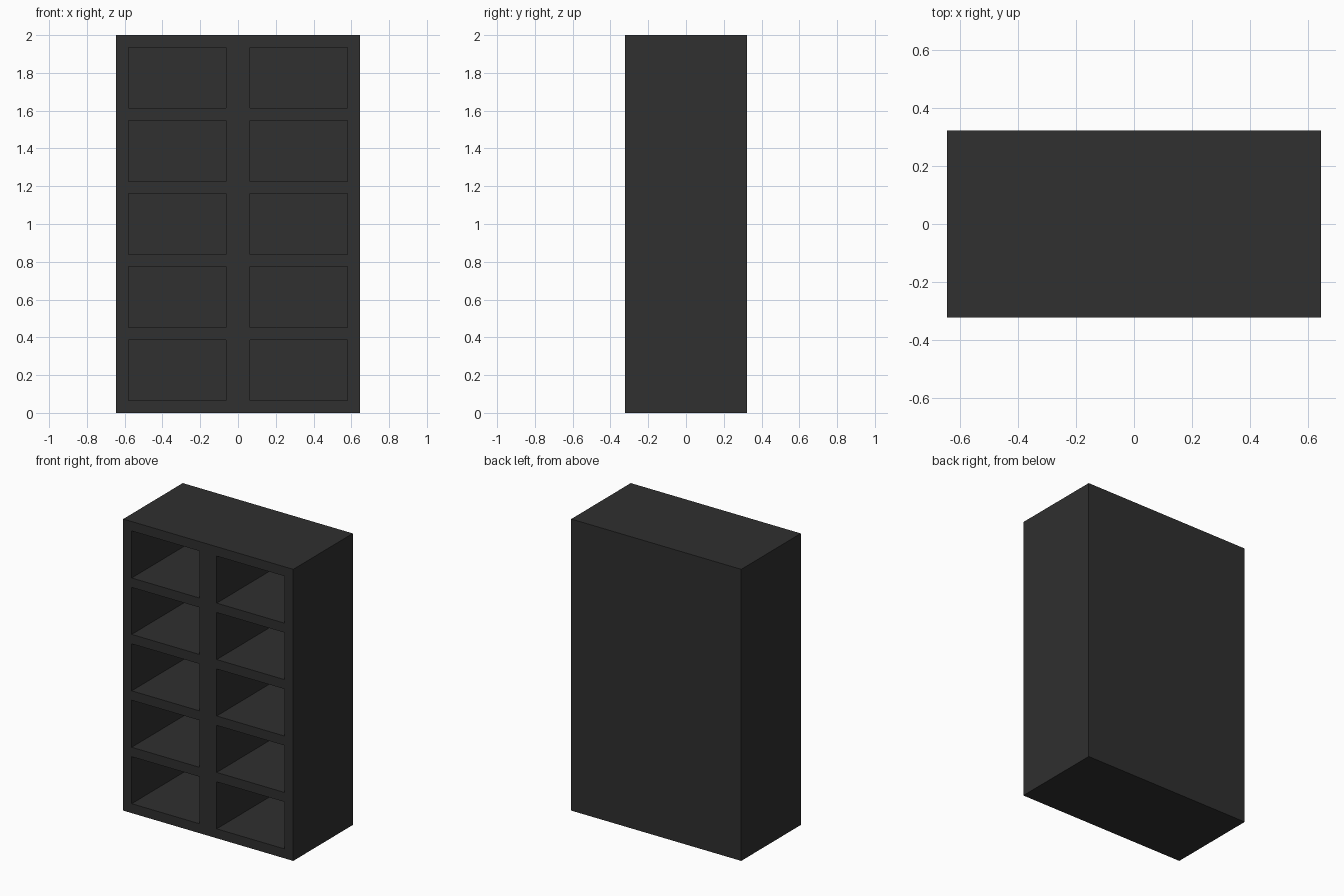
import bpy
import bmesh

default = bpy.data.objects.get("Cube")
if default:
    bpy.data.objects.remove(default, do_unlink=True)

# Proportions: every size is a multiple of the board thickness
U = 1 / 31
BOARD = 2 * U
HALF_W, HALF_D, HEIGHT = 20 * U, 10 * U, 2.0
CELL_H, ROWS = 10 * U, 5

# Charcoal finish
mat = bpy.data.materials.new("charcoal")
mat.use_nodes = True
colour = (0.029, 0.029, 0.029, 1)
mat.diffuse_color = colour
bsdf = next(n for n in mat.node_tree.nodes if n.type == 'BSDF_PRINCIPLED')
bsdf.inputs["Base Color"].default_value = colour

# Grid lines of the front: edges of the uprights and of the shelves
xs = [-HALF_W, -HALF_W + BOARD, -BOARD, BOARD, HALF_W - BOARD, HALF_W]
zs = [0.0]
for row in range(ROWS):
    low = BOARD + row * (CELL_H + BOARD)
    zs += [low, low + CELL_H]
zs.append(HEIGHT)

# Front frame, leaving the cubby openings empty
bm = bmesh.new()
verts = [[bm.verts.new((x, -HALF_D, z)) for x in xs] for z in zs]
for j in range(len(zs) - 1):
    for i in range(len(xs) - 1):
        if i % 2 == 1 and j % 2 == 1 and i != 2:
            continue
        bm.faces.new((verts[j][i], verts[j][i + 1],
                      verts[j + 1][i + 1], verts[j + 1][i]))

# Pull outer rim to the back, and opening rims to the inside of the back panel
rims = [e for e in bm.edges if e.is_boundary]
geom = bmesh.ops.extrude_edge_only(bm, edges=rims)["geom"]
for v in (g for g in geom if isinstance(g, bmesh.types.BMVert)):
    outer = (abs(v.co.x) > HALF_W - 0.001
             or v.co.z < 0.001 or v.co.z > HEIGHT - 0.001)
    v.co.y = HALF_D if outer else HALF_D - BOARD

# Close the back and the ends of the cubbies
bmesh.ops.holes_fill(bm, edges=[e for e in bm.edges if e.is_boundary], sides=0)
bmesh.ops.recalc_face_normals(bm, faces=bm.faces[:])

mesh = bpy.data.meshes.new("cubby_shelf")
bm.to_mesh(mesh)
bm.free()
mesh.materials.append(mat)
shelf = bpy.data.objects.new("cubby_shelf", mesh)
bpy.context.collection.objects.link(shelf)
